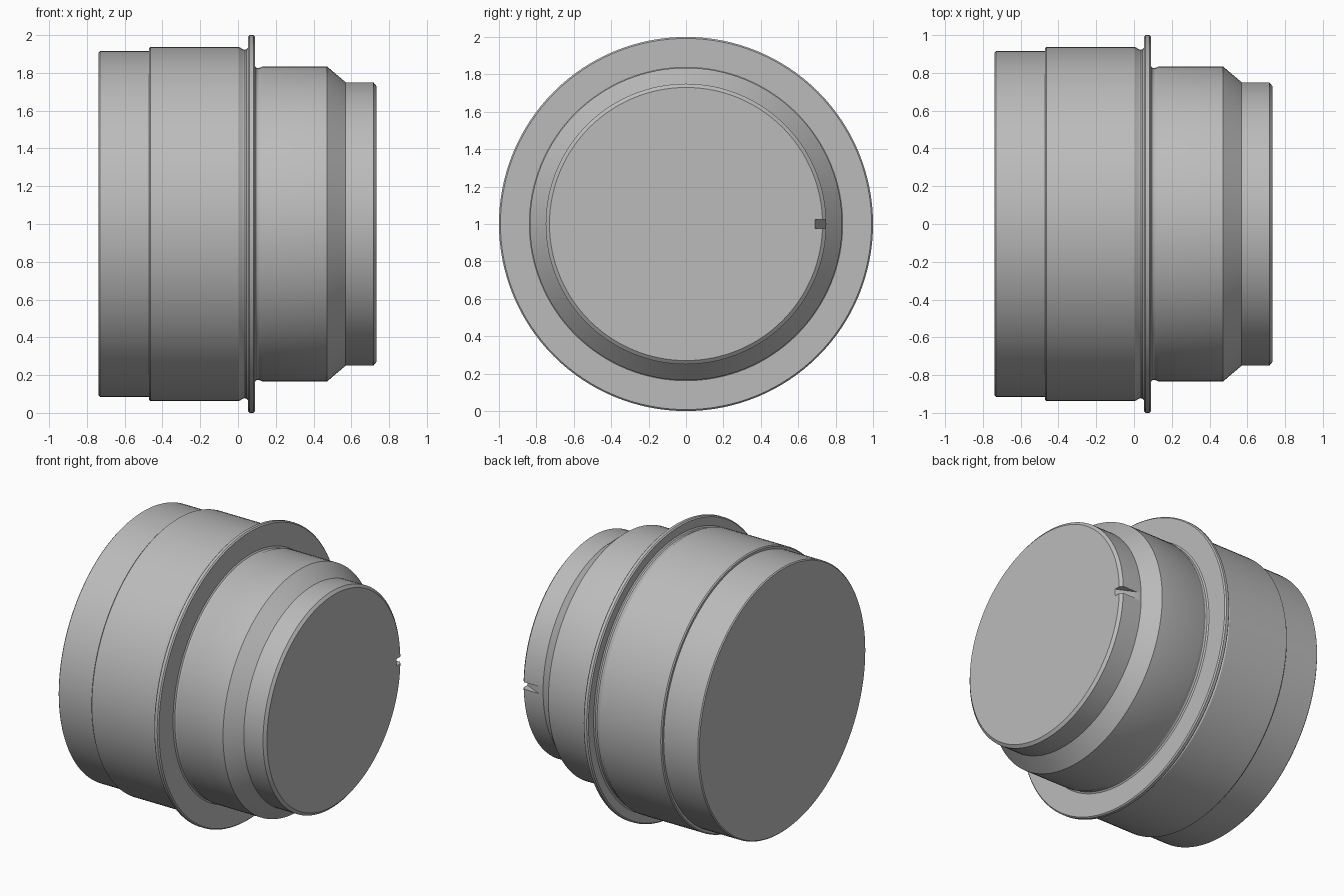
import bpy
import bmesh
from math import radians, tau
from mathutils import Matrix, Vector

default = bpy.data.objects.get("Cube")
if default:
    bpy.data.objects.remove(default, do_unlink=True)

SEGMENTS = 128
AXIS_HEIGHT = 1.0

grey = bpy.data.materials.new("light_grey")
grey.use_nodes = True
colour = (0.5, 0.5, 0.5, 1)
grey.diffuse_color = colour
grey.node_tree.nodes["Principled BSDF"].inputs["Base Color"].default_value = colour


def add_object(name, bm):
    bmesh.ops.recalc_face_normals(bm, faces=bm.faces)
    mesh = bpy.data.meshes.new(name)
    bm.to_mesh(mesh)
    bm.free()
    mesh.materials.append(grey)
    obj = bpy.data.objects.new(name, mesh)
    bpy.context.collection.objects.link(obj)
    return obj


def lathe(name, profile):
    """Turn (x, radius) points about the horizontal axis and cap both ends."""
    bm = bmesh.new()
    verts = [bm.verts.new((x, 0, AXIS_HEIGHT + r)) for x, r in profile]
    edges = [bm.edges.new(pair) for pair in zip(verts, verts[1:])]
    bmesh.ops.spin(bm, geom=verts + edges, cent=(0, 0, AXIS_HEIGHT), axis=(1, 0, 0),
                   angle=tau, steps=SEGMENTS, use_merge=True)
    bmesh.ops.remove_doubles(bm, verts=bm.verts, dist=0.0001)
    bmesh.ops.holes_fill(bm, edges=[e for e in bm.edges if e.is_boundary], sides=0)
    return add_object(name, bm)


# Stepped body: wide sleeve, groove, flange, groove, collar, cone and spigot
profile = [
    (-0.738, 0.908), (-0.731, 0.915), (-0.47, 0.915),
    (-0.47, 0.931), (-0.463, 0.938), (0.005, 0.938),
    (0.022, 0.927), (0.036, 0.922), (0.046, 0.925), (0.053, 0.935),
    (0.053, 0.992), (0.061, 1.0), (0.081, 1.0), (0.089, 0.992),
    (0.089, 0.838), (0.096, 0.828), (0.108, 0.825), (0.135, 0.835),
    (0.47, 0.835), (0.57, 0.75), (0.717, 0.75), (0.733, 0.73),
]
body = lathe("stepped_body", profile)

# Sloping key slot cut into the rim of the spigot
bm = bmesh.new()
slot = [(0.76, 0.676), (0.60, 0.751), (0.60, 0.80), (0.76, 0.80)]
face = bm.faces.new([bm.verts.new((x, y, AXIS_HEIGHT - 0.024)) for x, y in slot])
side = bmesh.ops.extrude_face_region(bm, geom=[face])["geom"]
bmesh.ops.translate(bm, vec=(0, 0, 0.048),
                    verts=[g for g in side if isinstance(g, bmesh.types.BMVert)])
cutter = add_object("slot_cutter", bm)
cutter.hide_render = True

cut = body.modifiers.new("key_slot", "BOOLEAN")
cut.operation = "DIFFERENCE"
cut.solver = "EXACT"
cut.object = cutter

bpy.ops.object.select_all(action="DESELECT")
body.select_set(True)
bpy.context.view_layer.objects.active = body
bpy.ops.object.modifier_apply(modifier=cut.name)
bpy.data.objects.remove(cutter, do_unlink=True)
bpy.ops.object.shade_smooth_by_angle(angle=radians(30))
